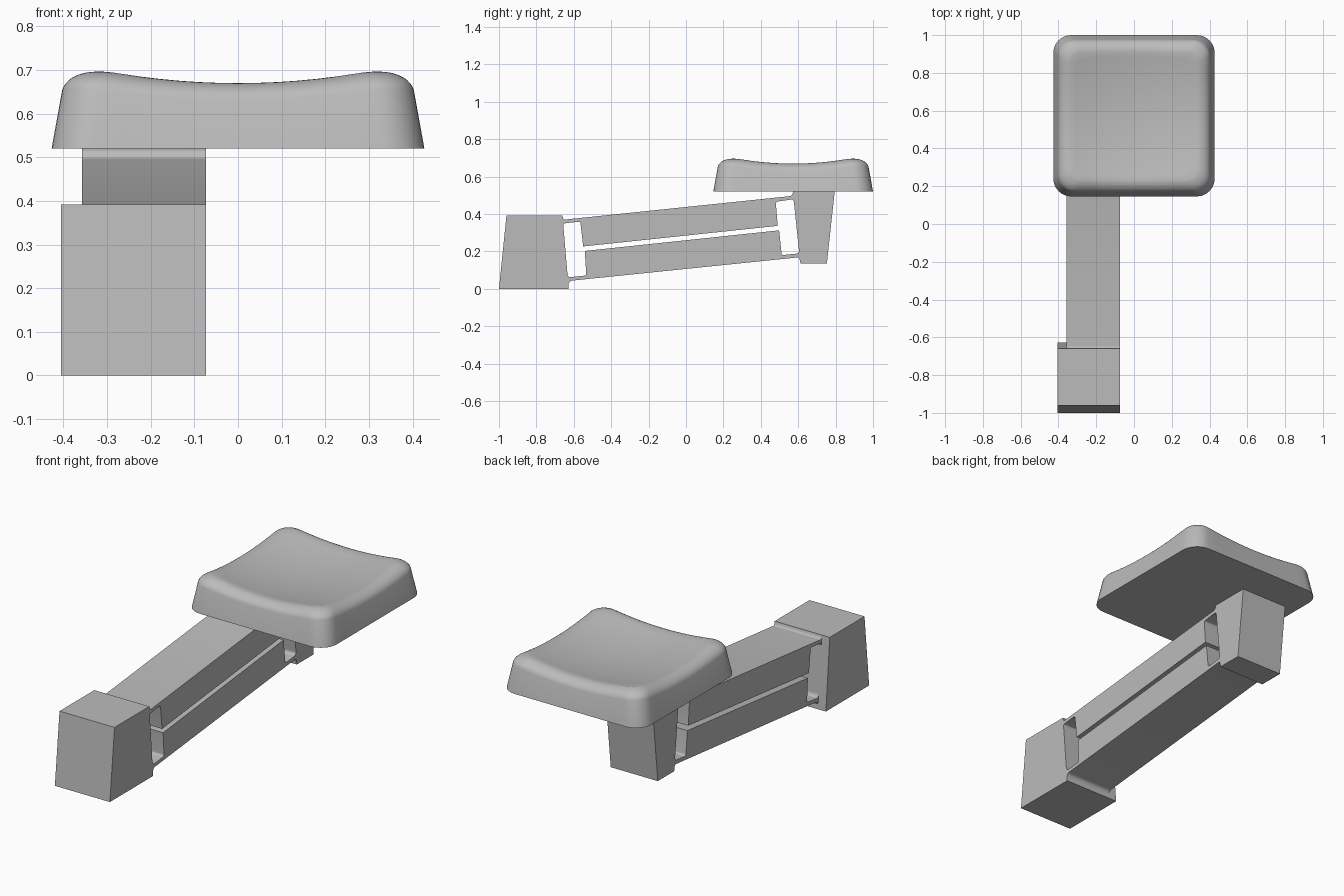
import bpy, bmesh, math
from mathutils import Vector

default = bpy.data.objects.get("Cube")
if default:
    bpy.data.objects.remove(default, do_unlink=True)

grey = bpy.data.materials.new("plain grey")
grey.use_nodes = True
colour = (0.5, 0.5, 0.5, 1)
grey.diffuse_color = colour
grey.node_tree.nodes["Principled BSDF"].inputs["Base Color"].default_value = colour

RIGHT, LEFT = -0.357, -0.073      # sides of the linkage
BASE_RIGHT = -0.405
CAP_Y, CAP_Z = 0.573, 0.52


def finish(name, bm):
    bmesh.ops.recalc_face_normals(bm, faces=bm.faces)
    mesh = bpy.data.meshes.new(name)
    bm.to_mesh(mesh)
    bm.free()
    mesh.materials.append(grey)
    obj = bpy.data.objects.new(name, mesh)
    bpy.context.collection.objects.link(obj)
    bpy.context.view_layer.objects.active = obj
    for other in bpy.context.selected_objects:
        other.select_set(False)
    obj.select_set(True)
    bpy.ops.object.shade_smooth_by_angle(angle=math.radians(35))
    return obj


def rounded(points, steps=4):
    """Round the corners of (y, z, radius) points with small curves."""
    out = []
    for i, (y, z, r) in enumerate(points):
        p = Vector((y, z))
        if not r:
            out.append(p)
            continue
        a = Vector(points[i - 1][:2]) - p
        b = Vector(points[(i + 1) % len(points)][:2]) - p
        start, end = p + a.normalized() * r, p + b.normalized() * r
        for k in range(steps + 1):
            t = k / steps
            out.append(start * (1 - t) ** 2 + p * 2 * t * (1 - t) + end * t * t)
    return out


def prism(name, points, x0, x1):
    """Extrude a side profile across x."""
    bm = bmesh.new()
    face = bm.faces.new([bm.verts.new((x0, p.x, p.y)) for p in rounded(points)])
    moved = bmesh.ops.extrude_face_region(bm, geom=[face])["geom"]
    verts = [v for v in moved if isinstance(v, bmesh.types.BMVert)]
    bmesh.ops.translate(bm, verts=verts, vec=(x1 - x0, 0, 0))
    return finish(name, bm)


def base_y(z):
    return -0.627 - 0.085 * z


def stem_y(z):
    return 0.571 + 0.105 * (0.52 - z)


# Fixed base block and moving stem
prism("base_block", [(-1, 0, 0), (-0.96, 0.392, 0), (base_y(0.392), 0.392, 0),
                     (base_y(0), 0, 0)], BASE_RIGHT, LEFT)
prism("stem", [(stem_y(0.135), 0.135, 0), (stem_y(0.52), 0.52, 0),
               (0.795, 0.52, 0), (0.753, 0.135, 0)], RIGHT, LEFT)

# Parallel beams with thin flexible ends
prism("upper_beam", [
    (base_y(0.388), 0.388, 0), (-0.655, 0.37, 0.01), (0.567, 0.497, 0.014),
    (stem_y(0.515), 0.515, 0), (stem_y(0.465), 0.465, 0), (0.573, 0.479, 0.012),
    (0.48, 0.466, 0.012), (0.49, 0.337, 0), (-0.55, 0.227, 0),
    (-0.565, 0.36, 0.012), (-0.655, 0.35, 0.01), (base_y(0.335), 0.335, 0)], RIGHT, LEFT)
prism("lower_beam", [
    (base_y(0.08), 0.08, 0), (-0.628, 0.062, 0.012), (-0.533, 0.072, 0.012),
    (-0.541, 0.203, 0), (0.498, 0.313, 0), (0.512, 0.18, 0.012),
    (0.603, 0.19, 0.012), (stem_y(0.205), 0.205, 0), (stem_y(0.148), 0.148, 0),
    (0.605, 0.169, 0.01), (-0.622, 0.043, 0.014), (base_y(0.025), 0.025, 0)], RIGHT, LEFT)


# Dished cap made of nested rounded squares
def rounded_square(half, radius, edge=12, arc=8):
    loop = []
    for q in range(4):
        turn = q * math.pi / 2
        c = half - radius
        local = [(half, -c + 2 * c * i / edge) for i in range(edge)]
        local += [(c + radius * math.cos(a), c + radius * math.sin(a))
                  for a in (math.pi / 2 * k / arc for k in range(arc))]
        loop += [(x * math.cos(turn) - y * math.sin(turn),
                  x * math.sin(turn) + y * math.cos(turn)) for x, y in local]
    return loop


def dish(x, y):
    return 0.635 + 0.3 * (x * x + y * y)


RIM, RIM_RADIUS, ROLL, DROP = 0.34, 0.07, 0.064, 0.047
rim = rounded_square(RIM, RIM_RADIUS)
rings = [[(x, y, CAP_Z) for x, y in rounded_square(0.427, 0.095)]]
for k in range(9):
    a = math.radians(10 + 80 * k / 8)
    loop = rounded_square(RIM + ROLL * math.cos(a), RIM_RADIUS + 0.02 * math.cos(a))
    rings.append([(x, y, dish(*r) - DROP * (1 - math.sin(a)))
                  for (x, y), r in zip(loop, rim)])
for k in range(1, 10):
    s = 1 - k / 10
    rings.append([(x * s, y * s, dish(x * s, y * s)) for x, y in rim])

bm = bmesh.new()
loops = [[bm.verts.new((x, y + CAP_Y, z)) for x, y, z in ring] for ring in rings]
bm.faces.new(loops[0])
n = len(loops[0])
for low, high in zip(loops, loops[1:]):
    for i in range(n):
        j = (i + 1) % n
        bm.faces.new((low[i], low[j], high[j], high[i]))
centre = bm.verts.new((0, CAP_Y, dish(0, 0)))
for i in range(n):
    bm.faces.new((loops[-1][i], loops[-1][(i + 1) % n], centre))
finish("cap", bm)
